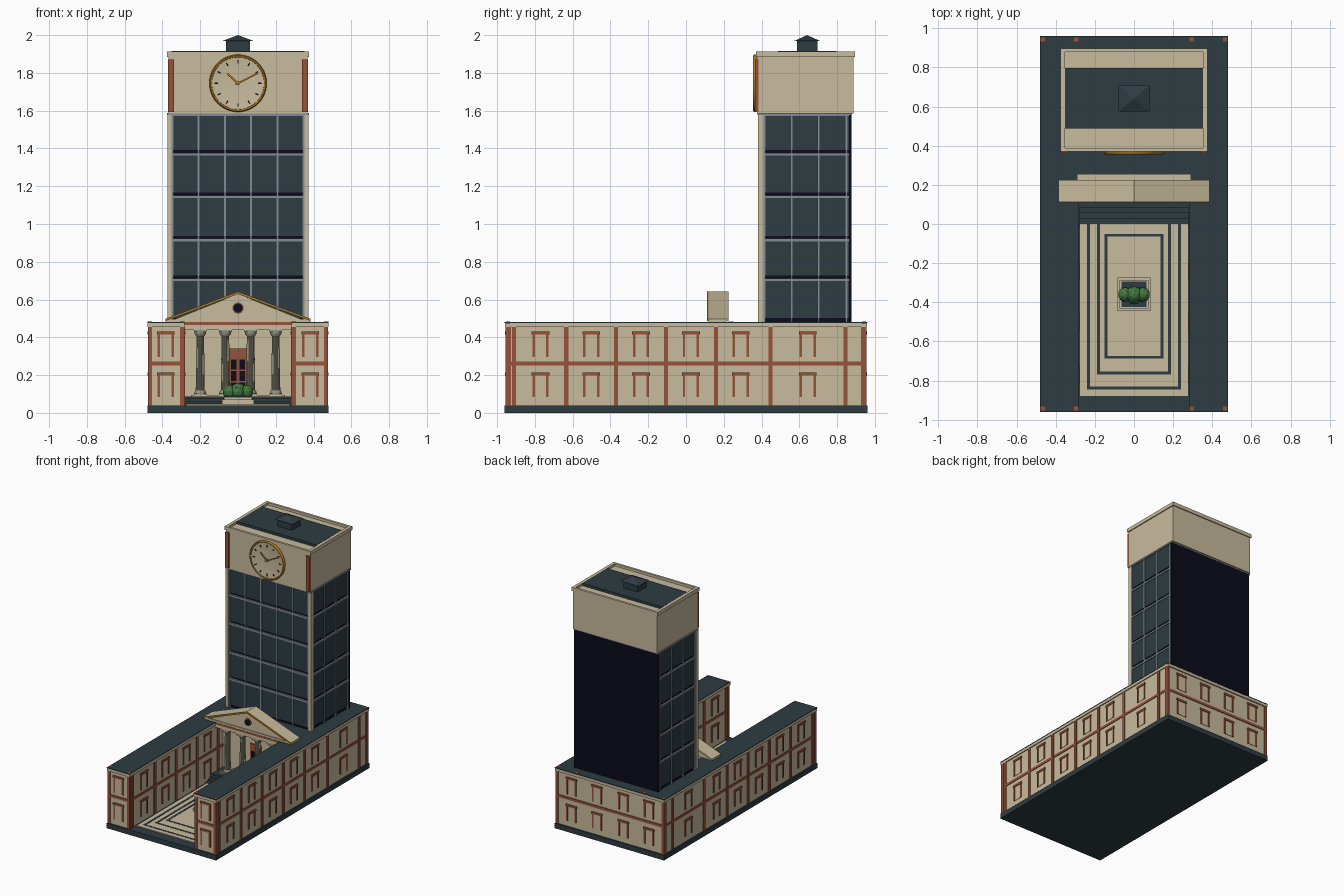
import bpy, bmesh, math
from mathutils import Matrix, Vector

if "Cube" in bpy.data.objects:
    bpy.data.objects.remove(bpy.data.objects["Cube"])

def material(name, rgb):
    m = bpy.data.materials.new(name)
    lin = [((c / 255 + 0.055) / 1.055) ** 2.4 if c > 10 else c / 255 / 12.92 for c in rgb]
    m.diffuse_color = (*lin, 1)
    m.use_nodes = True
    m.node_tree.nodes["Principled BSDF"].inputs["Base Color"].default_value = m.diffuse_color
    return m

CREAM = material("cream stone", (200, 187, 157))
SLATE = material("dark slate", (46, 60, 66))
BRICK = material("red brick", (150, 82, 58))
GOLD = material("gold trim", (170, 122, 36))
NAVY = material("dark navy", (11, 11, 28))
STEEL = material("grey steel", (130, 140, 148))
STONE = material("column stone", (150, 148, 128))
GREEN = material("leaf green", (66, 122, 62))

def finish(name, bm, mat, smooth=False):
    bmesh.ops.recalc_face_normals(bm, faces=bm.faces)
    me = bpy.data.meshes.new(name)
    bm.to_mesh(me)
    bm.free()
    me.materials.append(mat)
    ob = bpy.data.objects.new(name, me)
    bpy.context.collection.objects.link(ob)
    if smooth:
        bpy.context.view_layer.objects.active = ob
        ob.select_set(True)
        bpy.ops.object.shade_smooth_by_angle(angle=math.radians(40))
        ob.select_set(False)
    return ob

def boxes(name, mat, items):
    """One object from boxes given as (x0, x1, y0, y1, z0, z1)."""
    bm = bmesh.new()
    for x0, x1, y0, y1, z0, z1 in items:
        size = Matrix.Diagonal((abs(x1 - x0), abs(y1 - y0), abs(z1 - z0), 1))
        mid = Matrix.Translation(((x0 + x1) / 2, (y0 + y1) / 2, (z0 + z1) / 2))
        bmesh.ops.create_cube(bm, size=1, matrix=mid @ size)
    return finish(name, bm, mat)

def prism(name, mat, outline, y0, y1):
    """Extrude an x-z outline along y."""
    bm = bmesh.new()
    f = bm.faces.new([bm.verts.new((x, y0, z)) for x, z in outline])
    r = bmesh.ops.extrude_face_region(bm, geom=[f])
    bmesh.ops.translate(bm, vec=(0, y1 - y0, 0), verts=[v for v in r["geom"] if isinstance(v, bmesh.types.BMVert)])
    return finish(name, bm, mat)

def lathe(name, mat, profile, segs, place, flute=0):
    """Revolve (radius, height) points about local z."""
    bm = bmesh.new()
    rings = []
    for r, h in profile:
        ring = []
        for i in range(segs):
            a, k = 2 * math.pi * i / segs, r * (1 - flute * (i % 2))
            ring.append(bm.verts.new(place @ Vector((k * math.cos(a), k * math.sin(a), h))))
        rings.append(ring)
    for a, b in zip(rings, rings[1:]):
        for i in range(segs):
            j = (i + 1) % segs
            bm.faces.new((a[i], a[j], b[j], b[i]))
    bm.faces.new(rings[0])
    bm.faces.new(rings[-1])
    return finish(name, bm, mat, not flute)

def on_wall(axis, c, s, u0, u1, z0, z1, d):
    """Box standing d proud of a wall at coordinate c facing sign s."""
    if axis == "x":
        return (c, c + s * d, u0, u1, z0, z1)
    return (u0, u1, c, c + s * d, z0, z1)

def facade(name, axis, c, s, ends, piers, windows):
    """Brick piers, middle band and framed windows in two storeys."""
    red = [on_wall(axis, c, s, ends[0], ends[1], 0.252, 0.272, 0.005)]
    red += [on_wall(axis, c, s, u - 0.011, u + 0.011, 0.04, 0.455, 0.007) for u in piers]
    panes = []
    for u in windows:
        for z0, z1 in ((0.085, 0.215), (0.295, 0.43)):
            red.append(on_wall(axis, c, s, u - 0.047, u + 0.047, z1 - 0.016, z1, 0.009))
            for k in (-1, 1):
                red.append(on_wall(axis, c, s, u + k * 0.030, u + k * 0.043, z0, z1 - 0.01, 0.007))
            panes.append(on_wall(axis, c, s, u - 0.03, u + 0.03, z0, z1 - 0.01, 0.003))
    boxes(name + "_brickwork", BRICK, red)
    boxes(name + "_window_panels", CREAM, panes)

# Plinth, U-shaped building, cornices and roofs
boxes("plinth", SLATE, [(-0.48, 0.48, -0.96, 0.96, 0, 0.04)])
boxes("walls", CREAM, [(-0.47, 0.47, 0.25, 0.948, 0.04, 0.455),
                       (-0.47, -0.288, -0.948, 0.25, 0.04, 0.455),
                       (0.288, 0.47, -0.948, 0.25, 0.04, 0.455)])
boxes("cornice", CREAM, [(-0.478, 0.478, 0.25, 0.958, 0.455, 0.476),
                         (-0.478, -0.282, -0.958, 0.25, 0.455, 0.476),
                         (0.282, 0.478, -0.958, 0.25, 0.455, 0.476)])
boxes("roof", SLATE, [(-0.48, 0.48, 0.25, 0.96, 0.476, 0.481),
                      (-0.48, -0.282, -0.96, 0.25, 0.476, 0.481),
                      (0.282, 0.48, -0.96, 0.25, 0.476, 0.481)])
boxes("pier_caps", BRICK, [(x - 0.011, x + 0.011, y - 0.011, y + 0.011, 0.47, 0.483)
                           for x in (-0.467, -0.295, 0.295, 0.467) for y in (-0.943, 0.943)])

# Wall decoration, mirrored left and right
side_piers = (-0.937, -0.91, -0.634, -0.37, -0.106, 0.158, 0.448, 0.845, 0.937)
side_windows = (-0.77, -0.502, -0.238, 0.026, 0.29, 0.645)
for s, side in ((-1, "left"), (1, "right")):
    facade(side + "_outer", "x", s * 0.47, s, (-0.948, 0.948), side_piers, side_windows)
    facade(side + "_inner", "x", s * 0.288, -s, (-0.948, 0.25), side_piers[:6], side_windows[:4])
    facade(side + "_end", "y", -0.948, -1, sorted((s * 0.288, s * 0.47)),
           (s * 0.465, s * 0.296), (s * 0.382,))
facade("back", "y", 0.948, 1, (-0.47, 0.47), (-0.465, 0.465), (-0.34, -0.115, 0.115, 0.34))

# Courtyard paving with nested stripes
boxes("paving", CREAM, [(-0.275, 0.275, -0.88, 0, 0.04, 0.046)])
stripes = []
for x, bottom, top in ((0.24, -0.845, 0), (0.19, -0.768, 0), (0.15, -0.688, -0.05)):
    for s in (-1, 1):
        stripes.append((s * x, s * (x - 0.015), bottom, top, 0.04, 0.048))
    stripes.append((-x, x, bottom, bottom + 0.014, 0.04, 0.048))
stripes.append((-0.15, 0.15, -0.064, -0.05, 0.04, 0.048))
boxes("paving_stripes", SLATE, stripes)

# Planter and bush
boxes("planter", CREAM, [(-0.085, 0.085, -0.445, -0.273, 0.04, 0.07),
                         (-0.073, 0.073, -0.433, -0.285, 0.07, 0.085)])
boxes("planter_soil", SLATE, [(-0.065, 0.065, -0.425, -0.295, 0.08, 0.09)])
bm = bmesh.new()
for x, y, r in ((-0.045, -0.36, 0.037), (0.045, -0.36, 0.037), (0, -0.36, 0.042), (0, -0.375, 0.035)):
    bmesh.ops.create_icosphere(bm, subdivisions=2, radius=r, matrix=Matrix.Translation((x, y, 0.075 + r)))
finish("bush", bm, GREEN)

# Steps, porch and entrance wall
boxes("steps", SLATE, [(-0.285, 0.285, 0.028 * i, 0.25, 0.04, 0.052 + 0.012 * i) for i in range(4)])
boxes("porch_floor", CREAM, [(-0.25, 0.25, 0.115, 0.25, 0.08, 0.095)])
boxes("entrance_wall", CREAM, [(-0.288, 0.288, 0.225, 0.252, 0.04, 0.483)])
boxes("entablature", CREAM, [(-0.285, 0.285, 0.12, 0.228, 0.44, 0.465)])
boxes("entablature_band", BRICK, [(-0.288, 0.288, 0.118, 0.228, 0.465, 0.48)])
boxes("door_frame", BRICK, [(-0.047, 0.047, 0.217, 0.226, 0.09, 0.34)])
boxes("door_panes", NAVY, [(s * 0.008, s * 0.037, 0.213, 0.218, z, z + 0.052)
                           for s in (-1, 1) for z in (0.11, 0.17, 0.23)])

# Fluted columns with square blocks and round mouldings
for i, x in enumerate((-0.2, -0.067, 0.067, 0.2)):
    place = Matrix.Translation((x, 0.155, 0))
    lathe(f"column_shaft_{i}", STONE, [(0.024, 0.11), (0.020, 0.42)], 28, place, 0.1)
    lathe(f"column_base_{i}", STONE, [(0.031, 0.1), (0.031, 0.11), (0.025, 0.12)], 20, place)
    lathe(f"column_capital_{i}", STONE, [(0.02, 0.405), (0.03, 0.418), (0.03, 0.428)], 20, place)
    boxes(f"column_blocks_{i}", STONE, [(x - 0.034, x + 0.034, 0.121, 0.189, z, z + 0.013) for z in (0.09, 0.427)])

# Pediment with gilded rake and round window
prism("pediment", CREAM, [(-0.365, 0.484), (0.365, 0.484), (0, 0.63)], 0.125, 0.215)
boxes("pediment_sill", CREAM, [(-0.383, 0.383, 0.118, 0.215, 0.481, 0.496)])
rake = [(-0.385, 0.486), (-0.385, 0.498), (0, 0.643), (0.385, 0.498), (0.385, 0.486), (0, 0.629)]
prism("pediment_roof", CREAM, rake, 0.118, 0.225)
prism("pediment_gold_edge", GOLD, rake, 0.11, 0.118)
FACE = Matrix.Rotation(math.pi / 2, 4, "X")
oculus = Matrix.Translation((0, 0.125, 0.555)) @ FACE
lathe("round_window_rim", BRICK, [(0.03, 0), (0.03, 0.004), (0.024, 0.006)], 24, oculus)
lathe("round_window_glass", NAVY, [(0.024, 0), (0.024, 0.008)], 24, oculus)

# Tower core, glass panels, steel mullions
boxes("tower_core", NAVY, [(-0.37, 0.37, 0.862, 0.877, 0.48, 1.58), (-0.36, 0.36, 0.398, 0.87, 0.48, 1.58)])
boxes("tower_corner_strips", CREAM, [(s * 0.352, s * 0.374, 0.38, 0.41, 0.48, 1.58) for s in (-1, 1)])
floors = (0.48, 0.705, 0.915, 1.145, 1.37, 1.58)
glass, steel = [], []
for z0, z1 in zip(floors, floors[1:]):
    glass.append((-0.352, 0.352, 0.391, 0.4, z0 + 0.022, z1))
    glass += [(s * 0.355, s * 0.366, 0.41, 0.862, z0 + 0.022, z1) for s in (-1, 1)]
for z in floors[1:]:
    steel.append((-0.352, 0.352, 0.384, 0.4, z - 0.007, z + 0.007))
    steel += [(s * 0.355, s * 0.372, 0.41, 0.862, z - 0.007, z + 0.007) for s in (-1, 1)]
for i in range(6):
    x = -0.347 + i * 0.1388
    steel.append((x - 0.005, x + 0.005, 0.384, 0.4, 0.48, 1.58))
for y in (0.415, 0.56, 0.703, 0.85):
    steel += [(s * 0.355, s * 0.372, y - 0.005, y + 0.005, 0.48, 1.58) for s in (-1, 1)]
boxes("tower_glass", SLATE, glass)
boxes("tower_mullions", STEEL, steel)
boxes("tower_top_frame", STEEL, [(-0.376, 0.376, 0.378, 0.88, 1.576, 1.588)])

# Tower head, parapet, roof and corner piers
boxes("tower_head", CREAM, [(-0.368, 0.368, 0.376, 0.888, 1.586, 1.895)])
boxes("parapet", CREAM, [(s * 0.352, s * 0.376, 0.37, 0.896, 1.885, 1.914) for s in (-1, 1)]
      + [(-0.376, 0.376, 0.37, 0.388, 1.885, 1.914), (-0.376, 0.376, 0.878, 0.896, 1.885, 1.914)])
boxes("tower_roof", SLATE, [(-0.352, 0.352, 0.487, 0.797, 1.89, 1.915)])
boxes("head_piers", BRICK, [(s * 0.34, s * 0.37, 0.364, 0.384, 1.592, 1.872) for s in (-1, 1)])

# Roof lantern
boxes("lantern", SLATE, [(-0.063, 0.063, 0.588, 0.695, 1.91, 1.972)])
bm = bmesh.new()
base = [bm.verts.new(p) for p in ((-0.08, 0.575, 1.97), (0.08, 0.575, 1.97), (0.08, 0.708, 1.97), (-0.08, 0.708, 1.97))]
tip = bm.verts.new((0, 0.641, 2.0))
bm.faces.new(base)
for i in range(4):
    bm.faces.new((base[i], base[(i + 1) % 4], tip))
finish("lantern_roof", bm, SLATE)

# Clock: gold rim, dished face, hour marks and hands
clock = Matrix.Translation((0, 0.376, 1.745)) @ FACE
lathe("clock_rim", GOLD, [(0.152, 0), (0.152, 0.014), (0.147, 0.02), (0.139, 0.018), (0.136, 0.004)], 48, clock)
lathe("clock_face", CREAM, [(0.138, 0), (0.138, 0.014), (0.1, 0.010), (0.05, 0.0075), (0.01, 0.007)], 48, clock)

def clock_bars(name, mat, bars):
    """Bars given as (clockwise angle in degrees, start, end, width, height)."""
    bm = bmesh.new()
    for deg, r0, r1, w, h in bars:
        m = clock @ Matrix.Rotation(-math.radians(deg), 4, "Z") @ Matrix.Translation((0, (r0 + r1) / 2, h))
        bmesh.ops.create_cube(bm, size=1, matrix=m @ Matrix.Diagonal((w, r1 - r0, 0.004, 1)))
    finish(name, bm, mat)

clock_bars("hour_marks", NAVY, [(30 * i, 0.106, 0.124, 0.007, 0.013) for i in range(12)])
clock_bars("clock_hands", GOLD, [(63, -0.015, 0.118, 0.009, 0.018), (-48, -0.01, 0.075, 0.011, 0.016)])
lathe("clock_hub", GOLD, [(0.01, 0.005), (0.01, 0.021)], 16, clock)
